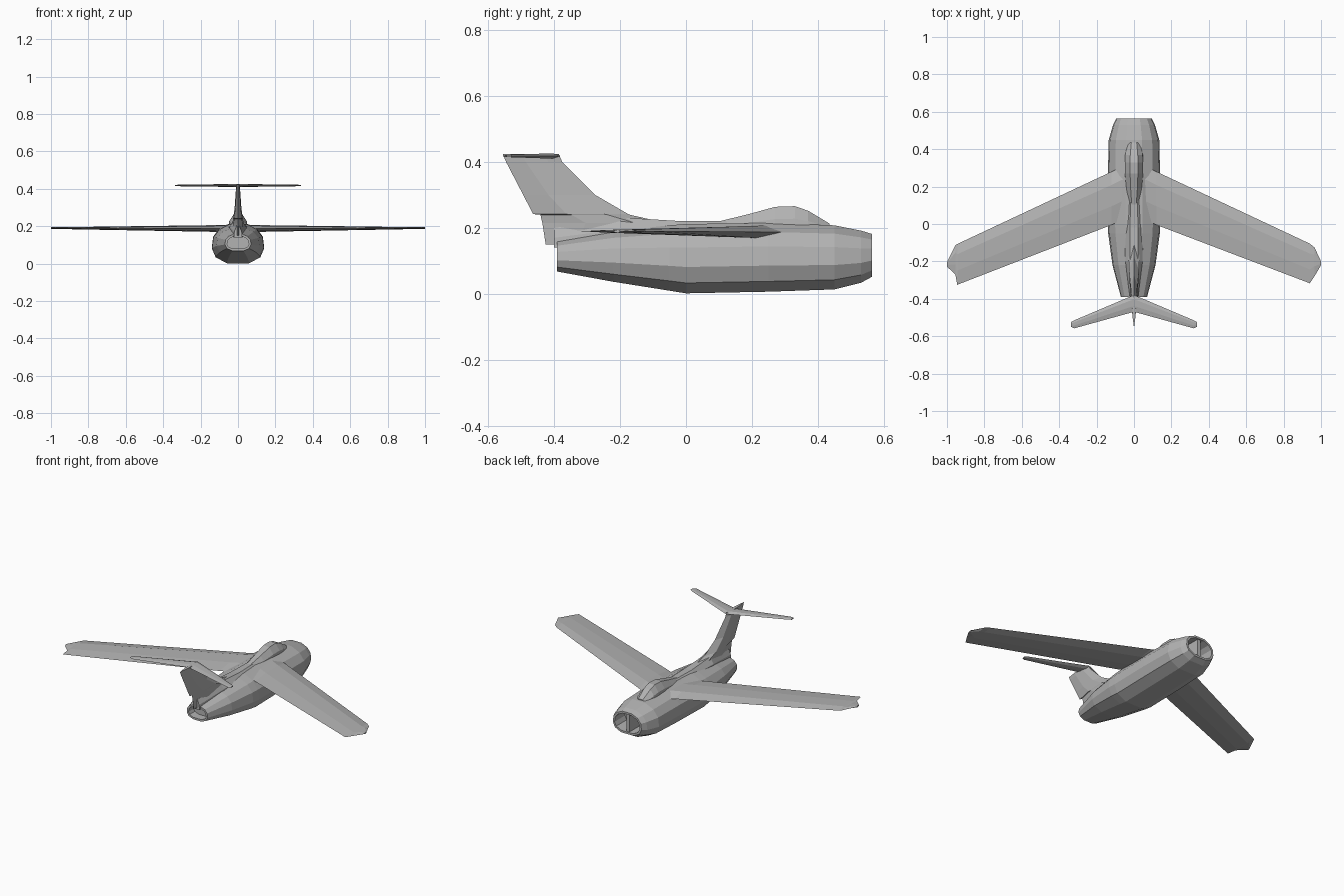
import bpy
import bmesh
from mathutils import Vector

cube = bpy.data.objects.get("Cube")
if cube:
    bpy.data.objects.remove(cube, do_unlink=True)

grey = bpy.data.materials.new("airframe grey")
grey.use_nodes = True
grey.diffuse_color = (0.45, 0.45, 0.45, 1)
grey.node_tree.nodes["Principled BSDF"].inputs["Base Color"].default_value = (0.45, 0.45, 0.45, 1)


def loft(name, rings, recess=None):
    """Skin a list of equal rings; recess hollows the (first, last) cap."""
    bm = bmesh.new()
    loops = [[bm.verts.new(p) for p in ring] for ring in rings]
    n = len(loops[0])
    for a, b in zip(loops, loops[1:]):
        for i in range(n):
            j = (i + 1) % n
            bm.faces.new((a[i], a[j], b[j], b[i]))
    caps = [bm.faces.new(loops[0]), bm.faces.new(loops[-1])]
    bmesh.ops.recalc_face_normals(bm, faces=bm.faces)
    if recess:
        for cap, depth in zip(caps, recess):
            bmesh.ops.inset_region(bm, faces=[cap], thickness=0.012)
            inward = cap.normal * -depth
            ext = bmesh.ops.extrude_face_region(bm, geom=[cap])
            verts = [v for v in ext["geom"] if isinstance(v, bmesh.types.BMVert)]
            bmesh.ops.translate(bm, verts=verts, vec=inward)
            if cap.is_valid:
                bmesh.ops.delete(bm, geom=[cap], context='FACES_ONLY')
    mesh = bpy.data.meshes.new(name)
    bm.to_mesh(mesh)
    bm.free()
    mesh.materials.append(grey)
    obj = bpy.data.objects.new(name, mesh)
    bpy.context.collection.objects.link(obj)
    return obj


def body_ring(y, half, low, high, outline):
    """Symmetric cross-section at y; outline runs bottom to top."""
    right = [(half * u, y, low + (high - low) * t) for u, t in outline]
    return right + [(-x, yy, z) for x, yy, z in reversed(right)]


def blade(lead, trail, thick, normal):
    """Six-sided lens section between leading and trailing edges."""
    lead, trail, normal = Vector(lead), Vector(trail), Vector(normal)
    a, b = lead.lerp(trail, 0.25), lead.lerp(trail, 0.65)
    up = normal * thick
    return [lead, a + up, b + up * 0.8, trail, b - up * 0.8, a - up]


# Fuselage with open intake and exhaust
HULL = [(0.42, 0), (0.85, 0.15), (1, 0.38), (0.95, 0.66), (0.72, 0.87), (0.32, 1)]
hull_stations = [
    (-0.39, 0.07, 0.068, 0.158), (-0.22, 0.115, 0.037, 0.19),
    (-0.05, 0.138, 0.01, 0.208), (0.0, 0.14, 0.002, 0.212),
    (0.25, 0.14, 0.007, 0.215), (0.45, 0.135, 0.014, 0.208),
    (0.53, 0.112, 0.034, 0.192), (0.563, 0.096, 0.052, 0.182),
]
loft("fuselage", [body_ring(*s, HULL) for s in hull_stations], recess=(0.05, 0.1))

# Vertical splitter in the intake
splitter = [(y, 0.01, 0.06, 0.176) for y in (0.45, 0.555)]
loft("intake_splitter", [body_ring(*s, [(1, 0), (1, 1)]) for s in splitter])

# Canopy and dorsal spine
BUBBLE = [(1, 0), (0.9, 0.5), (0.4, 1)]
canopy = [(0.1, 0.03, 0.19, 0.22), (0.19, 0.045, 0.19, 0.242), (0.27, 0.052, 0.19, 0.264),
          (0.33, 0.052, 0.19, 0.266), (0.37, 0.05, 0.19, 0.252), (0.435, 0.036, 0.19, 0.213)]
loft("canopy", [body_ring(*s, BUBBLE) for s in canopy])
spine = [(-0.4, 0.022, 0.14, 0.2), (-0.2, 0.05, 0.16, 0.232),
         (-0.02, 0.055, 0.18, 0.221), (0.16, 0.04, 0.18, 0.221)]
loft("dorsal_spine", [body_ring(*s, BUBBLE) for s in spine])

# Swept wings: x, leading y, trailing y, height, half thickness
tips = {
    "left_wing": (1, [(0.94, -0.105, -0.317), (0.965, -0.125, -0.28), (1.0, -0.2, -0.22)]),
    "right_wing": (-1, [(0.945, -0.107, -0.325), (0.955, -0.113, -0.27), (1.0, -0.205, -0.228)]),
}
for name, (side, tip) in tips.items():
    stations = [(0.03, 0.325, 0.035, 0.188, 0.021), (0.12, 0.28, -0.005, 0.188, 0.018)]
    stations += [(x, le, te, 0.19, 0.005) for x, le, te in tip]
    loft(name, [blade((side * x, le, z), (side * x, te, z), t, (0, 0, 1))
                for x, le, te, z, t in stations])

# Fin with a stepped trailing edge: height, leading y, trailing y, half thickness
fin = [(0.15, -0.15, -0.425, 0.025), (0.215, -0.06, -0.435, 0.03), (0.24, -0.17, -0.441, 0.026),
       (0.242, -0.175, -0.463, 0.026), (0.3, -0.275, -0.493, 0.018),
       (0.4, -0.375, -0.545, 0.011), (0.424, -0.385, -0.555, 0.01)]
loft("tail_fin", [blade((0, le, z), (0, te, z), t, (1, 0, 0)) for z, le, te, t in fin])

# Tailplane on top of the fin
tail = [(0, -0.38, -0.47, 0.008), (0.02, -0.388, -0.475, 0.008),
        (0.32, -0.515, -0.558, 0.004), (0.337, -0.525, -0.55, 0.003)]
for name, side in (("left_tailplane", 1), ("right_tailplane", -1)):
    loft(name, [blade((side * x, le, 0.418), (side * x, te, 0.418), t, (0, 0, 1))
                for x, le, te, t in tail])
